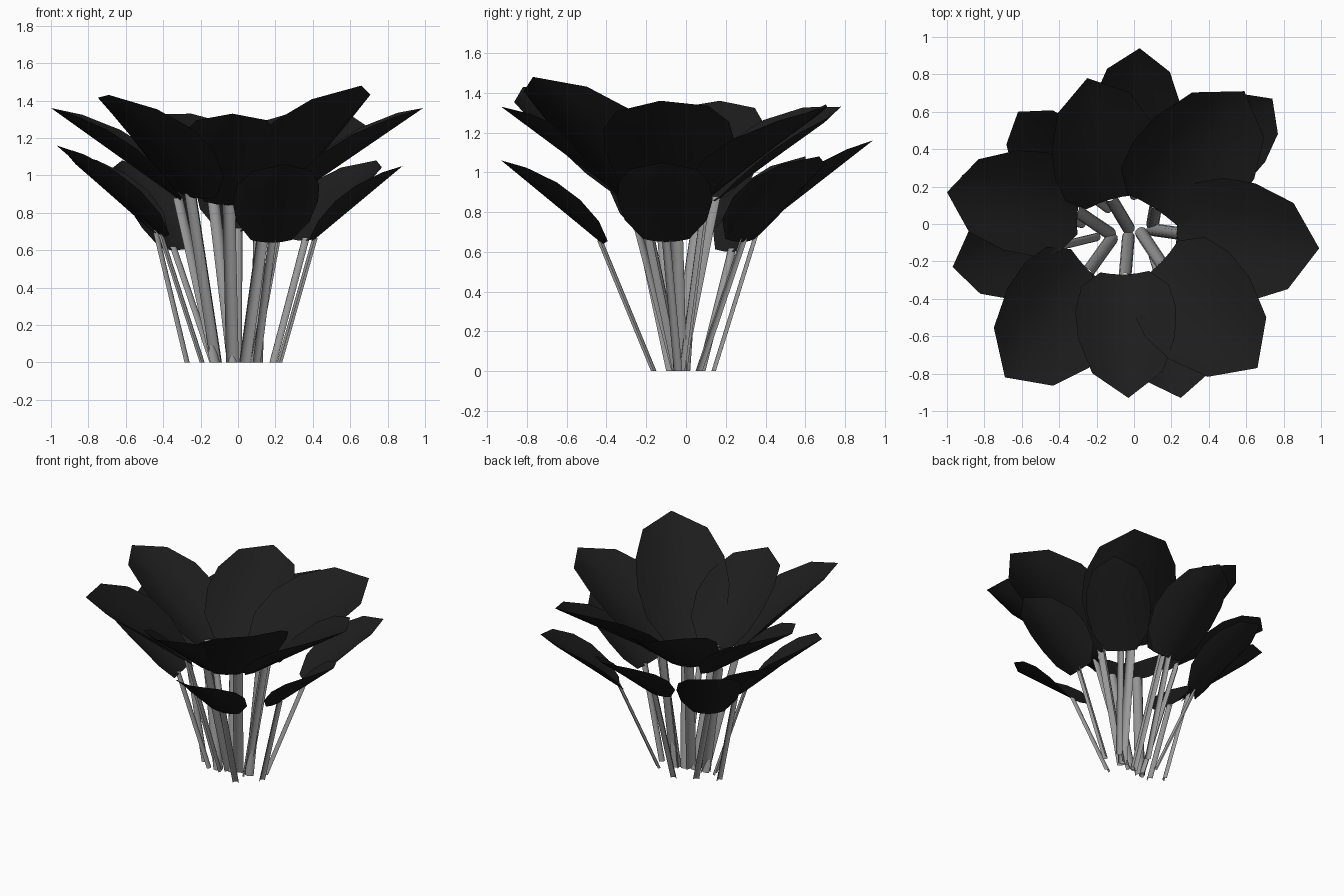
import bpy, bmesh, math
from mathutils import Vector, Matrix

cube = bpy.data.objects.get("Cube")
if cube:
    bpy.data.objects.remove(cube)


def material(name, rgb):
    m = bpy.data.materials.new(name)
    m.use_nodes = True
    m.diffuse_color = (*rgb, 1)
    m.node_tree.nodes["Principled BSDF"].inputs["Base Color"].default_value = (*rgb, 1)
    return m


DARK = material("dark leaf", (0.012, 0.012, 0.012))
GREY = material("grey stem", (0.32, 0.32, 0.32))
UP = Vector((0, 0, 1))


def grid_object(name, rows, mat):
    """Skin a sheet over rows of points, with smooth shading."""
    bm = bmesh.new()
    grid = [[bm.verts.new(p) for p in row] for row in rows]
    for a, b in zip(grid, grid[1:]):
        for i in range(len(a) - 1):
            bm.faces.new((a[i], a[i + 1], b[i + 1], b[i]))
    bmesh.ops.remove_doubles(bm, verts=bm.verts, dist=0.0005)
    for f in bm.faces:
        f.smooth = True
    me = bpy.data.meshes.new(name)
    bm.to_mesh(me)
    bm.free()
    me.materials.append(mat)
    ob = bpy.data.objects.new(name, me)
    bpy.context.collection.objects.link(ob)


# Leaf half-width along its length, as (position, share of width)
OUTLINE = [(0, 0.48), (0.16, 0.86), (0.38, 1), (0.6, 0.96), (0.84, 0.7), (1, 0)]


def leaf(name, base, tip, half, roll, cup):
    """Leaf sheet with its sides curled up by the cup height."""
    base, tip = Vector(base), Vector(tip)
    axis = tip - base
    side = UP.cross(axis).normalized()
    side = Matrix.Rotation(math.radians(roll), 3, axis.normalized()) @ side
    normal = axis.cross(side).normalized()
    rows = []
    for t, w in OUTLINE:
        rows.append([base + axis * t + side * (s * w * half)
                     + normal * (cup * (s * w) ** 2) for s in (-1, -0.5, 0, 0.5, 1)])
    grid_object(name, rows, DARK)


def stem(name, foot, top, radius):
    """Half-round channel leaning from the ground to a leaf, round side inward."""
    foot, top = Vector((*foot, 0)), Vector(top)
    lean = Vector((top.x - foot.x, top.y - foot.y, 0)).normalized()
    across = UP.cross(lean)
    rows = []
    for p in (foot, top):
        rows.append([p + across * (radius * math.cos(a)) - lean * (radius * math.sin(a))
                     for a in (math.pi * i / 6 for i in range(7))])
    grid_object(name, rows, GREY)


# Each entry: name, leaf base, leaf tip, half width, roll, stem foot
UPPER = [
    ("left", (0.23, -0.05, 0.84), (0.99, -0.13, 1.36), 0.33, 4, (0.1, -0.03)),
    ("right", (-0.3, 0.08, 0.86), (-1.0, 0.17, 1.36), 0.28, 0, (-0.13, -0.05)),
    ("front", (-0.05, -0.27, 0.84), (-0.03, -0.93, 1.33), 0.27, 0, (-0.03, -0.07)),
    ("front_right", (-0.24, -0.25, 0.88), (-0.69, -0.82, 1.43), 0.32, -10, (-0.12, -0.08)),
    ("front_left", (0.14, -0.21, 0.84), (0.66, -0.77, 1.48), 0.32, 4, (0.04, -0.05)),
    ("back_left", (0.1, 0.09, 0.86), (0.59, 0.71, 1.33), 0.33, 12, (0.1, 0)),
    ("back_right", (-0.13, 0.13, 0.86), (-0.25, 0.78, 1.33), 0.29, 10, (-0.03, -0.02)),
]
LOWER = [
    ("back", (0.0, 0.35, 0.7), (0.03, 0.94, 1.16), 0.24, 0, (0, 0.15)),
    ("back_left", (0.35, 0.28, 0.65), (0.74, 0.67, 1.08), 0.22, 0, (0.19, 0.07)),
    ("back_right", (-0.34, 0.22, 0.6), (-0.62, 0.6, 1.08), 0.22, 0, (-0.14, 0.08)),
    ("right", (-0.43, 0.04, 0.69), (-0.92, 0.26, 1.12), 0.22, 0, (-0.28, 0)),
    ("right_front", (-0.4, -0.12, 0.67), (-0.97, -0.23, 1.16), 0.24, 0, (-0.2, -0.07)),
    ("front", (0.18, -0.42, 0.64), (0.25, -0.93, 1.06), 0.23, 0, (0.1, -0.17)),
    ("left", (0.4, -0.1, 0.65), (0.88, -0.12, 1.05), 0.24, 0, (0.23, -0.04)),
]

for tier, plants, radius, cup in (("upper", UPPER, 0.034, 0.11), ("lower", LOWER, 0.022, 0.08)):
    for where, base, tip, half, roll, foot in plants:
        leaf(f"{tier}_leaf_{where}", base, tip, half, roll, cup)
        # The stem runs a little way under its leaf
        stem(f"{tier}_stem_{where}", foot, Vector(base).lerp(Vector(tip), 0.04), radius)
